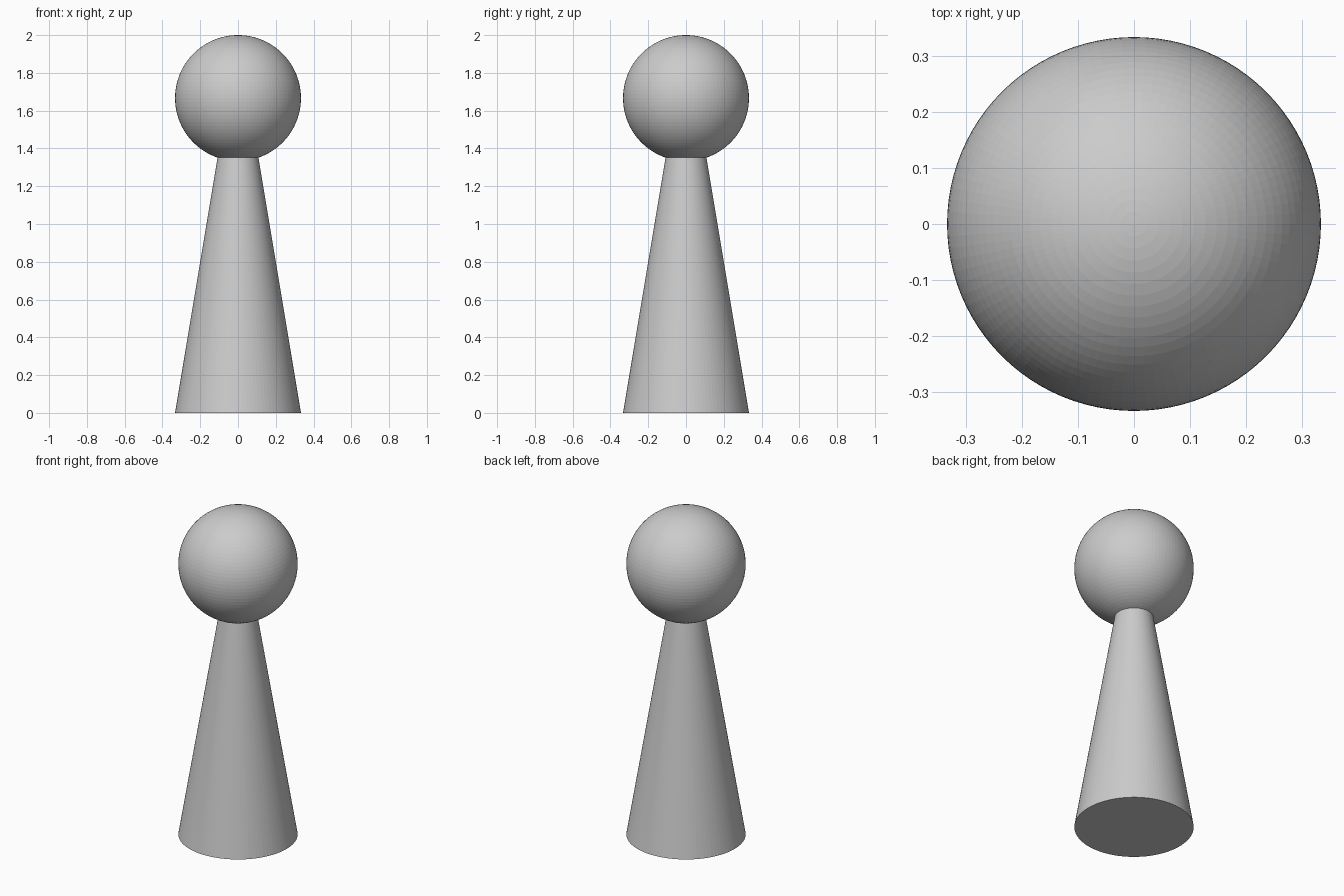
import bpy

if "Cube" in bpy.data.objects:
    bpy.data.objects.remove(bpy.data.objects["Cube"])

R = 1 / 3          # radius of head and of base
H = 2.0            # the body's slope points at the top of the head
CUT = 1.40         # body ends just inside the head

# Tapered body
bpy.ops.mesh.primitive_cone_add(vertices=96, radius1=R, radius2=R * (1 - CUT / H),
                                depth=CUT, location=(0, 0, CUT / 2))
bpy.context.object.name = "body"

# Round head, finely faceted
bpy.ops.mesh.primitive_uv_sphere_add(segments=96, ring_count=48, radius=R,
                                     location=(0, 0, H - R))
bpy.context.object.name = "head"
